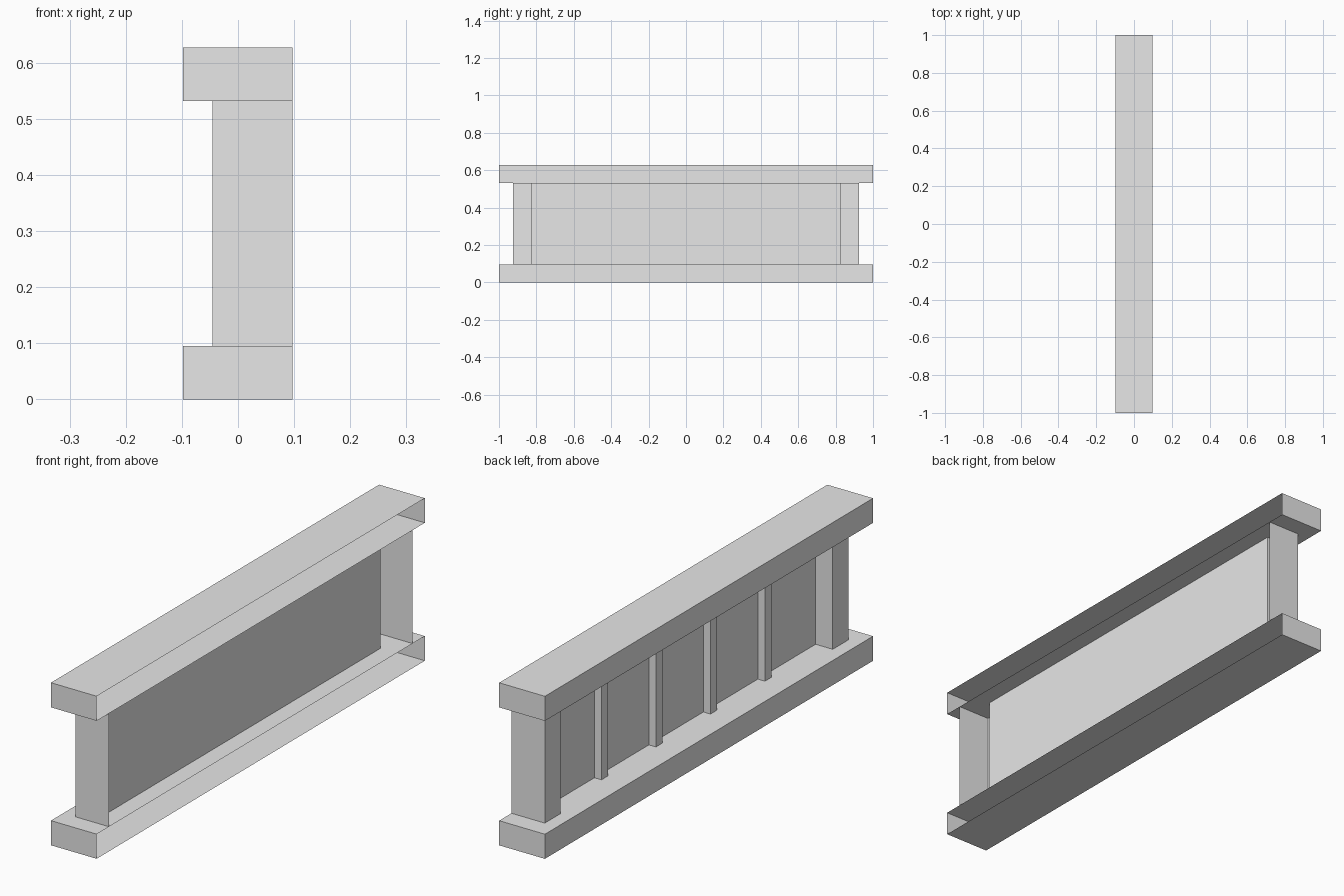
import bpy
import bmesh
from mathutils import Matrix, Vector

cube = bpy.data.objects.get("Cube")
if cube:
    bpy.data.objects.remove(cube, do_unlink=True)

# Single plain grey for the whole railing
grey = bpy.data.materials.new("plain_grey")
grey.use_nodes = True
grey.diffuse_color = (0.8, 0.8, 0.8, 1)
grey.node_tree.nodes["Principled BSDF"].inputs["Base Color"].default_value = grey.diffuse_color

HEIGHT = 0.627
RAIL = 0.095                      # rail thickness
BACK, FACE = -0.098, 0.097        # rail extents in x
POST_BACK, PANEL_X = -0.045, 0.028
POST_IN, POST_OUT = 0.83, 0.925   # post extents in y
LOW, HIGH = RAIL, HEIGHT - RAIL


def add_object(name, bm):
    mesh = bpy.data.meshes.new(name)
    bm.to_mesh(mesh)
    bm.free()
    mesh.materials.append(grey)
    obj = bpy.data.objects.new(name, mesh)
    bpy.context.collection.objects.link(obj)
    return obj


def open_box(name, low, high, open_sides):
    """Box between two corners, without the faces pointing to open_sides."""
    low, high = Vector(low), Vector(high)
    bm = bmesh.new()
    matrix = Matrix.Translation((low + high) / 2) @ Matrix.Diagonal((*(high - low), 1))
    bmesh.ops.create_cube(bm, size=1, matrix=matrix)
    bm.normal_update()
    gone = [f for f in bm.faces if any(f.normal.dot(Vector(s)) > 0.9 for s in open_sides)]
    bmesh.ops.delete(bm, geom=gone, context='FACES')
    return add_object(name, bm)


def upright_sheet(name, path):
    """Thin wall standing between the rails along a path of x, y points."""
    bm = bmesh.new()
    columns = [[bm.verts.new((x, y, z)) for z in (LOW, HIGH)] for x, y in path]
    for a, b in zip(columns, columns[1:]):
        bm.faces.new((a[0], b[0], b[1], a[1]))
    return add_object(name, bm)


# Rails, hollow and open along the +x side
for name, z in (("bottom_rail", 0), ("top_rail", HIGH)):
    open_box(name, (BACK, -1, z), (FACE, 1, z + RAIL), [(1, 0, 0)])

# End posts, open on the +x side
post = [(FACE, POST_OUT), (POST_BACK, POST_OUT), (POST_BACK, POST_IN), (PANEL_X, POST_IN)]
upright_sheet("back_post", post)
upright_sheet("front_post", [(x, -y) for x, y in reversed(post)])

# Panel between the posts
upright_sheet("panel", [(PANEL_X, -POST_IN), (PANEL_X, POST_IN)])

# Evenly spaced studs behind the panel
gap = 2 * POST_IN / 5
for i in range(1, 5):
    y = -POST_IN + i * gap
    open_box(f"stud_{i}", (PANEL_X - 0.03, y - 0.02, LOW), (PANEL_X, y + 0.02, HIGH),
             [(1, 0, 0), (0, 0, 1), (0, 0, -1)])
